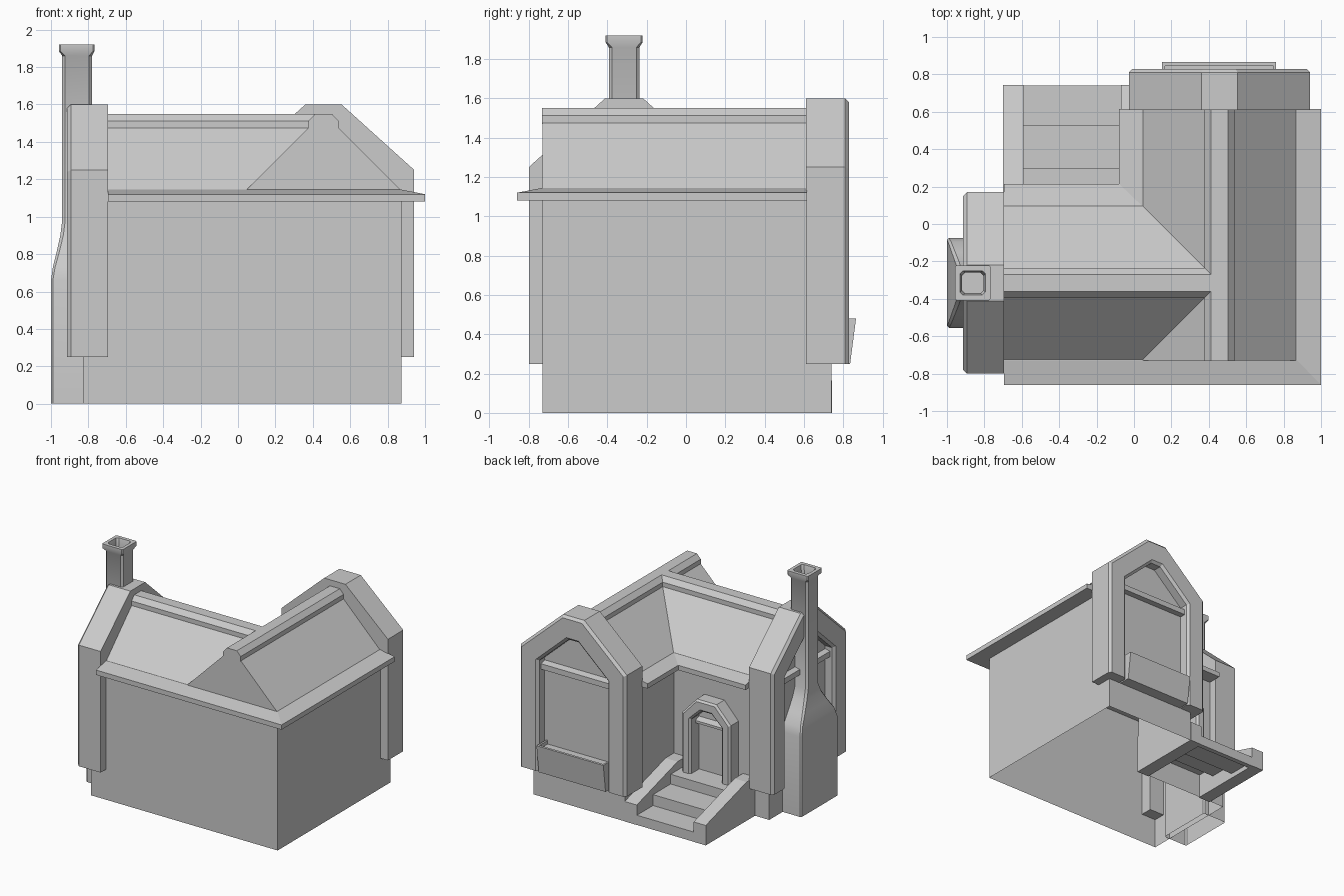
import bpy, bmesh

if "Cube" in bpy.data.objects:
    bpy.data.objects.remove(bpy.data.objects["Cube"])


def loft(name, rings, open_start=False):
    """Bridge equal-length rings of points and cap the ends."""
    bm = bmesh.new()
    vs = [[bm.verts.new(p) for p in r] for r in rings]
    n = len(rings[0])
    for a, b in zip(vs, vs[1:]):
        for i in range(n):
            j = (i + 1) % n
            bm.faces.new((a[i], a[j], b[j], b[i]))
    start = bm.faces.new(vs[0])
    bm.faces.new(vs[-1])
    bmesh.ops.recalc_face_normals(bm, faces=bm.faces)
    if open_start:
        bmesh.ops.delete(bm, geom=[start], context='FACES_ONLY')
    me = bpy.data.meshes.new(name)
    bm.to_mesh(me)
    bm.free()
    ob = bpy.data.objects.new(name, me)
    bpy.context.collection.objects.link(ob)
    return ob


def prism_x(name, pts, x0, x1):
    return loft(name, [[(x, y, z) for y, z in pts] for x in (x0, x1)])


def prism_y(name, pts, y0, y1):
    return loft(name, [[(x, y, z) for x, z in pts] for y in (y0, y1)])


def ell(x0, y0, x1, y1, xi, yi):
    """L-shaped plan."""
    return [(x0, y0), (x1, y0), (x1, y1), (xi, y1), (xi, yi), (x0, yi)]


def arch(half, spring, top_half, top, z0):
    return [(-half, z0), (-half, spring), (-top_half, top),
            (top_half, top), (half, spring), (half, z0)]


def gable_frame(name, place, outer, inner, z0, depth, c):
    """Arched surround with chamfered front edges; place maps (u, v, z)."""
    def ring(d):
        h, s, th, t = outer
        ih, iz, ith, it = inner
        return (arch(h - d, s - d / 2, th - d / 2, t - d, z0)
                + arch(ih + d, iz + d / 2, ith + d / 2, it + d, z0)[::-1])
    loft(name, [[place(u, v, z) for u, z in ring(d)]
                for d, v in ((0, 0), (0, depth - c), (c, depth))])


def lintel(name, place, half, v0, v1, z0, z1):
    """Sloped-top moulding inside a surround."""
    prof = [(v0, z0), (v1, z0), (v1, z1 - 0.02), (v0, z1)]
    loft(name, [[place(u, v, z) for v, z in prof] for u in (-half, half)])


RX, RY = 0.457, -0.315    # ridge lines of the two wings

# Walls (open underneath) and overhanging eaves
plan = ell(-0.83, -0.73, 0.873, 0.74, 0.04, 0.10)
loft("walls", [[(x, y, z) for x, y in plan] for z in (0, 1.10)], open_start=True)
e_out = ell(-0.695, -0.86, 1.0, 0.615, -0.08, 0.215)
e_in = ell(-0.695, -0.73, 0.873, 0.615, 0.04, 0.10)
loft("eaves", [[(x, y, z) for x, y in p]
               for p, z in ((e_out, 1.08), (e_out, 1.12), (e_in, 1.145))])

# Roof wings and ridge caps
roof = [(-0.415, 1.09), (0.415, 1.09), (0.415, 1.14), (0.04, 1.515), (-0.04, 1.515), (-0.415, 1.14)]
cap = [(-0.08, 1.47), (0.08, 1.47), (0.08, 1.512), (0.045, 1.55), (-0.045, 1.55), (-0.08, 1.512)]
prism_y("roof_long_wing", [(RX + u, z) for u, z in roof], -0.73, 0.74)
prism_x("roof_side_wing", [(RY + u, z) for u, z in roof], -0.83, RX)
prism_y("ridge_long_wing", [(RX + u, z) for u, z in cap], -0.732, 0.65)
prism_x("ridge_side_wing", [(RY + u, z) for u, z in cap], -0.74, RX)

# Gable surrounds with mouldings, and the door surround


def back(u, v, z):
    return (RX + u, 0.61 + v, z)


def left(u, v, z):
    return (-0.695 - v, RY + u, z)


def door(u, v, z):
    return (-0.33 + u, 0.09 + v, z)


for label, place, d in (("back", back, 0.22), ("left", left, 0.218)):
    gable_frame(label + "_gable_surround", place, (0.485, 1.25, 0.097, 1.60),
                (0.315, 1.16, 0.045, 1.405), 0.25, d, 0.02)
    lintel(label + "_gable_moulding", place, 0.325, 0.10, d - 0.04, 1.08, 1.145)
gable_frame("door_surround", door, (0.22, 0.74, 0.09, 0.88),
            (0.14, 0.70, 0.045, 0.79), 0.24, 0.125, 0.015)
lintel("door_moulding", door, 0.145, 0, 0.06, 0.65, 0.69)

# Window planter
prism_x("planter", [(0.73, 0.25), (0.835, 0.25), (0.865, 0.48), (0.845, 0.48),
                    (0.845, 0.45), (0.73, 0.45)], 0.15, 0.76)
for i, x in enumerate((0.15, 0.745)):
    prism_x("planter_end_%d" % i, [(0.73, 0.25), (0.835, 0.25), (0.865, 0.48), (0.73, 0.48)],
            x, x + 0.015)

# Entrance steps (hollow beneath) and sloping side walls
prism_x("entrance_steps", [(0.74, 0), (0.74, 0.08), (0.53, 0.08), (0.53, 0.17), (0.30, 0.17),
                           (0.30, 0.25), (0.09, 0.25), (0.09, 0.20), (0.26, 0.20), (0.26, 0.12),
                           (0.49, 0.12), (0.49, 0.04), (0.70, 0.04), (0.70, 0)], -0.60, -0.06)
for i, x in enumerate((-0.70, -0.07)):
    prism_x("step_wall_%d" % i, [(0.09, 0), (0.742, 0), (0.742, 0.165),
                                 (0.21, 0.32), (0.09, 0.32)], x, x + 0.11)

# Chimney: stacked chamfered sections, ending in a sunken flue


def section(x0, x1, hy, z, c):
    y0, y1 = RY - hy, RY + hy
    return [(x0 + c, y0, z), (x1 - c, y0, z), (x1, y0 + c, z), (x1, y1 - c, z),
            (x1 - c, y1, z), (x0 + c, y1, z), (x0, y1 - c, z), (x0, y0 + c, z)]


chimney = loft("chimney", [section(*s) for s in (
    (-1.0, -0.78, 0.24, 0, 0.01), (-1.0, -0.78, 0.24, 0.66, 0.01),
    (-0.99, -0.78, 0.22, 0.73, 0.012), (-0.97, -0.78, 0.165, 0.81, 0.014),
    (-0.95, -0.78, 0.11, 0.90, 0.016), (-0.94, -0.78, 0.078, 0.98, 0.016),
    (-0.94, -0.78, 0.078, 1.86, 0.016), (-0.957, -0.768, 0.094, 1.885, 0.008),
    (-0.957, -0.768, 0.094, 1.92, 0.008), (-0.93, -0.795, 0.065, 1.92, 0.016),
    (-0.92, -0.805, 0.055, 1.88, 0.016), (-0.92, -0.805, 0.055, 1.80, 0.016))],
    open_start=True)
bpy.context.view_layer.objects.active = chimney
chimney.select_set(True)
bpy.ops.object.shade_smooth_by_angle(angle=0.6)
